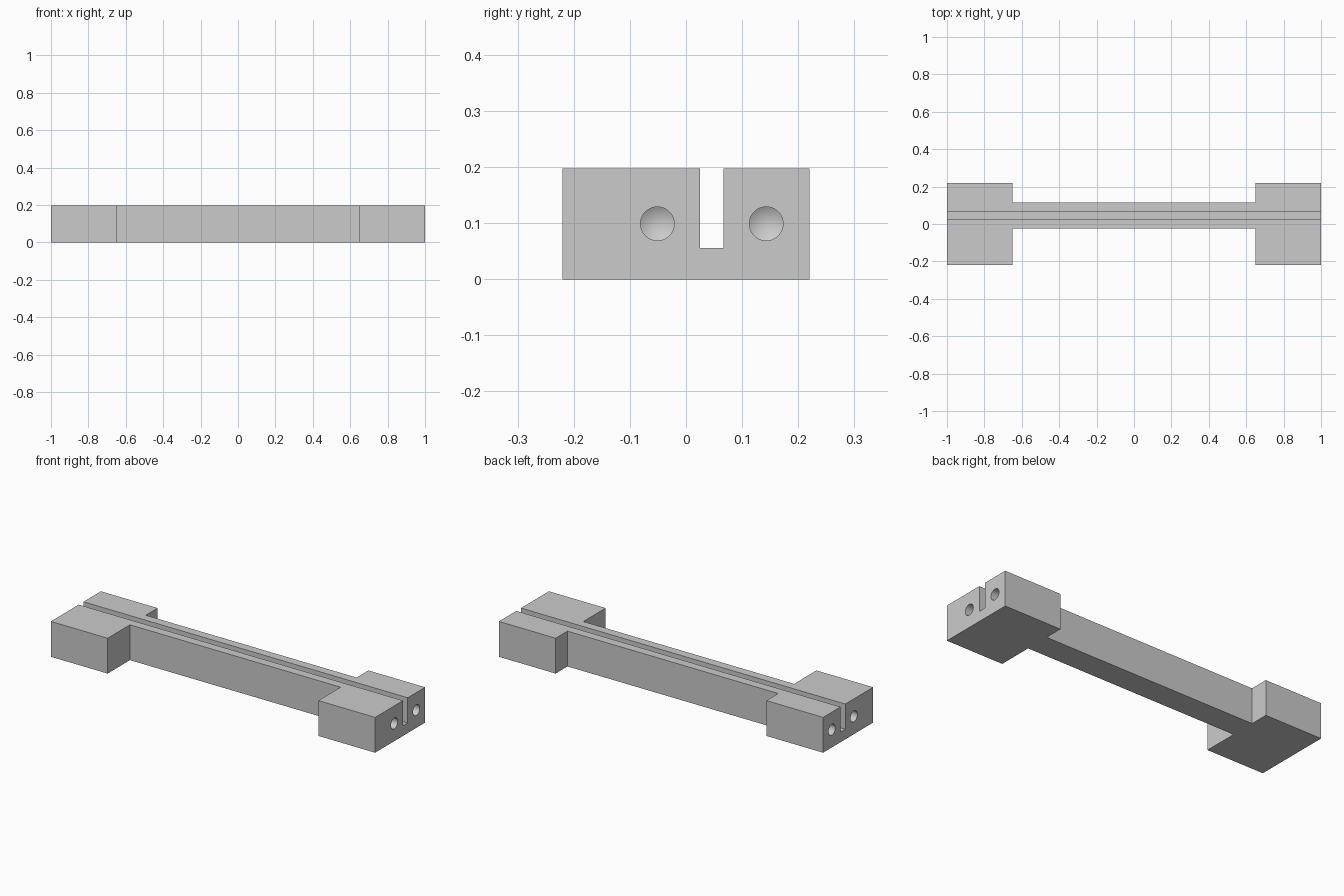
import bpy, bmesh, math
from mathutils import Matrix

if "Cube" in bpy.data.objects:
    bpy.data.objects.remove(bpy.data.objects["Cube"])

H = 0.197            # height
SLOT_Y = 0.046       # centre line of the slot, bar and drillings
BAR, END = 0.07, 0.22
STEP = 0.65          # x where the end blocks begin

grey = bpy.data.materials.new("light grey")
grey.diffuse_color = (0.6, 0.6, 0.6, 1)
grey.use_nodes = True
grey.node_tree.nodes["Principled BSDF"].inputs["Base Color"].default_value = grey.diffuse_color


def add_object(name, bm):
    bmesh.ops.recalc_face_normals(bm, faces=bm.faces[:])
    mesh = bpy.data.meshes.new(name)
    bm.to_mesh(mesh)
    bm.free()
    mesh.materials.append(grey)
    obj = bpy.data.objects.new(name, mesh)
    bpy.context.collection.objects.link(obj)
    return obj


def cut(target, cutter):
    cutter.hide_render = True
    mod = target.modifiers.new(cutter.name, 'BOOLEAN')
    mod.operation, mod.solver, mod.object = 'DIFFERENCE', 'EXACT', cutter
    bpy.context.view_layer.objects.active = target
    bpy.ops.object.modifier_apply(modifier=mod.name)
    bpy.data.objects.remove(cutter)


# Bar with a wide block at each end, as one extruded outline
lo, hi = SLOT_Y - BAR, SLOT_Y + BAR
outline = [(-1, -END), (-STEP, -END), (-STEP, lo), (STEP, lo), (STEP, -END), (1, -END),
           (1, END), (STEP, END), (STEP, hi), (-STEP, hi), (-STEP, END), (-1, END)]
bm = bmesh.new()
base = bm.faces.new([bm.verts.new((x, y, 0)) for x, y in outline])
top = bmesh.ops.extrude_face_region(bm, geom=[base])
bmesh.ops.translate(bm, vec=(0, 0, H),
                    verts=[v for v in top['geom'] if isinstance(v, bmesh.types.BMVert)])
body = add_object("slotted_bar", bm)

# Slot along the whole length
bm = bmesh.new()
bmesh.ops.create_cube(bm, size=1, matrix=Matrix.Translation((0, SLOT_Y, 0.156))
                      @ Matrix.Diagonal((2.2, 0.042, 0.2, 1)))
cut(body, add_object("slot_cutter", bm))


# Blind holes with a conical bottom, two in each end
def drill(side, y, radius=0.03, depth=0.2, n=48):
    bm = bmesh.new()
    rings = []
    for x in (1.05, 1 - depth):
        rings.append([bm.verts.new((side * x, y + radius * math.cos(2 * math.pi * i / n),
                                    0.099 + radius * math.sin(2 * math.pi * i / n)))
                      for i in range(n)])
    tip = bm.verts.new((side * (1 - depth - radius * 0.6), y, 0.099))
    bm.faces.new(rings[0])
    for i in range(n):
        j = (i + 1) % n
        bm.faces.new((rings[0][i], rings[0][j], rings[1][j], rings[1][i]))
        bm.faces.new((rings[1][i], rings[1][j], tip))
    return add_object("hole_cutter", bm)


for side in (-1, 1):
    for dy in (-0.097, 0.097):
        cut(body, drill(side, SLOT_Y + dy))

body.select_set(True)
bpy.context.view_layer.objects.active = body
bpy.ops.object.shade_smooth_by_angle(angle=math.radians(25))
